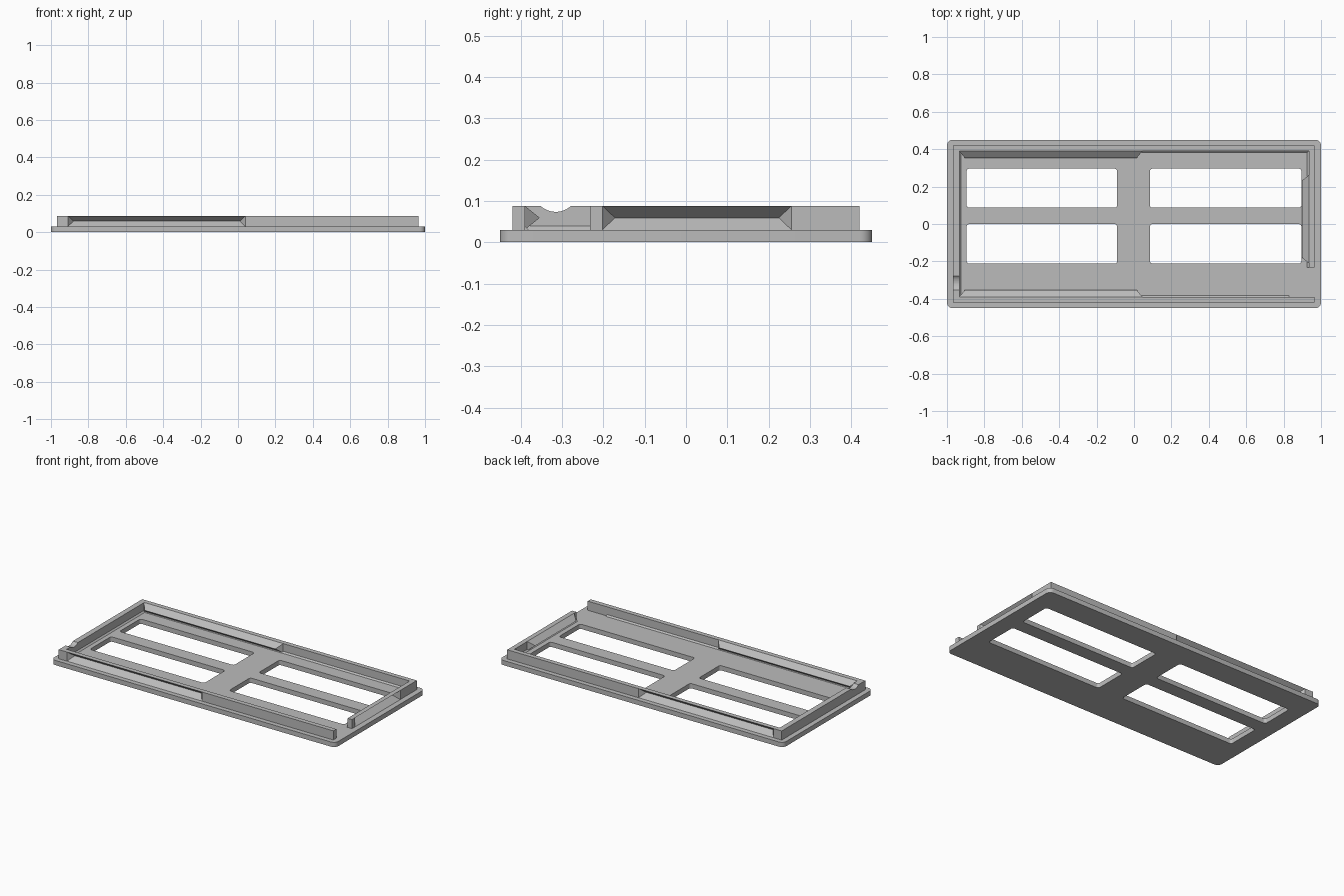
import bpy, bmesh, math
from mathutils import Vector

cube = bpy.data.objects.get("Cube")
if cube:
    bpy.data.objects.remove(cube, do_unlink=True)

BASE, TOP = 0.03, 0.088      # plate top, wall top
MID = (BASE + TOP) / 2
THICK, DEPTH = 0.03, 0.036   # wall thickness, snap groove depth
XL, XR, Y = -0.968, 0.965, 0.42

grey = bpy.data.materials.new("plain grey")
grey.use_nodes = True
grey.diffuse_color = (0.5, 0.5, 0.5, 1)
grey.node_tree.nodes["Principled BSDF"].inputs["Base Color"].default_value = (0.5, 0.5, 0.5, 1)


def finish(name, bm):
    bmesh.ops.recalc_face_normals(bm, faces=bm.faces)
    mesh = bpy.data.meshes.new(name)
    bm.to_mesh(mesh)
    bm.free()
    mesh.materials.append(grey)
    obj = bpy.data.objects.new(name, mesh)
    bpy.context.collection.objects.link(obj)
    return obj


def prism(name, points, offset):
    """Extrude a closed outline along an offset."""
    bm = bmesh.new()
    face = bm.faces.new([bm.verts.new(p) for p in points])
    ext = bmesh.ops.extrude_face_region(bm, geom=[face], use_keep_orig=True)
    moved = [g for g in ext["geom"] if isinstance(g, bmesh.types.BMVert)]
    bmesh.ops.translate(bm, verts=moved, vec=offset)
    return finish(name, bm)


def rounded_rect(x0, x1, y0, y1, r, steps=6):
    pts = []
    corners = [(x1 - r, y1 - r), (x0 + r, y1 - r), (x0 + r, y0 + r), (x1 - r, y0 + r)]
    for q, (cx, cy) in enumerate(corners):
        for i in range(steps + 1):
            a = math.pi / 2 * (q + i / steps)
            pts.append((cx + r * math.cos(a), cy + r * math.sin(a)))
    return pts


def snap_wall(name, place, ends, outer, inner):
    """Wall with a V groove outside that bulges inside.
    place(s, d, z): s along the wall, d depth inward from its outer face."""
    bm = bmesh.new()

    def side(d, span):
        cols = [ends[0], span[0], span[1], ends[1]]
        low = [bm.verts.new(place(s, d, BASE)) for s in cols]
        high = [bm.verts.new(place(s, d, TOP)) for s in cols]
        a = bm.verts.new(place(span[0] + THICK, d + DEPTH, MID))
        b = bm.verts.new(place(span[1] - THICK, d + DEPTH, MID))
        for i in (0, 2):
            bm.faces.new((low[i], low[i + 1], high[i + 1], high[i]))
        bm.faces.new((low[1], low[2], b, a))
        bm.faces.new((a, b, high[2], high[1]))
        bm.faces.new((low[1], a, high[1]))
        bm.faces.new((low[2], high[2], b))
        return low, high

    lo, ho = side(0, outer)
    li, hi = side(THICK, inner)
    for i in range(3):
        bm.faces.new((ho[i], ho[i + 1], hi[i + 1], hi[i]))
        bm.faces.new((lo[i], lo[i + 1], li[i + 1], li[i]))
    for i in (0, 3):
        bm.faces.new((lo[i], li[i], hi[i], ho[i]))
    return finish(name, bm)


# Base plate with four windows
curve = bpy.data.curves.new("base_plate", "CURVE")
curve.dimensions = "2D"
curve.fill_mode = "BOTH"
curve.extrude = BASE / 2
outlines = [rounded_rect(-1, 1, -0.45, 0.45, 0.03)]
for x0, x1 in ((-0.895, -0.09), (0.085, 0.895)):
    for y0, y1 in ((-0.212, 0), (0.087, 0.296)):
        outlines.append(rounded_rect(x0, x1, y0, y1, 0.015))
for pts in outlines:
    spline = curve.splines.new("POLY")
    spline.points.add(len(pts) - 1)
    for p, (x, y) in zip(spline.points, pts):
        p.co = (x, y, 0, 1)
    spline.use_cyclic_u = True
curve.materials.append(grey)
plate = bpy.data.objects.new("base_plate", curve)
plate.location.z = BASE / 2
bpy.context.collection.objects.link(plate)
bpy.ops.object.select_all(action="DESELECT")
bpy.context.view_layer.objects.active = plate
plate.select_set(True)
bpy.ops.object.convert(target="MESH")
bpy.ops.object.shade_smooth_by_angle(angle=math.radians(30))

# Front and back walls, and the shorter left wall, with snap grooves
for name, sign in (("front_wall", -1), ("back_wall", 1)):
    snap_wall(name, lambda s, d, z: (s, sign * (Y - d), z),
              (XL, XR), (-0.91, 0.04), (-0.935, 0.045))
snap_wall("left_wall", lambda s, d, z: (XR - d, s, z),
          (-0.232, Y - THICK), (-0.202, 0.255), (-0.21, 0.262))

# Right wall with a shallow round cable notch in its top
inner_y = Y - THICK
outline = [(-inner_y, BASE), (inner_y, BASE), (inner_y, TOP)]
radius, notch_y, half = 0.054, -0.315, 0.037
drop = math.sqrt(radius ** 2 - half ** 2)
sweep = math.asin(half / radius)
for i in range(13):
    a = sweep * (1 - i / 6)
    outline.append((notch_y + radius * math.sin(a), TOP + drop - radius * math.cos(a)))
outline.append((-inner_y, TOP))
prism("right_wall", [(XL, y, z) for y, z in outline], Vector((0.035, 0, 0)))

# Small sloped beads along the inner foot of the walls
BEAD = 0.009
for name, sign, end in (("front_bead", -1, 0.83), ("back_bead", 1, XR - THICK)):
    y = sign * inner_y
    prism(name, [(XL + 0.035, y, BASE), (XL + 0.035, y - sign * BEAD, BASE),
                 (XL + 0.035, y, BASE + BEAD)], Vector((end - XL - 0.035, 0, 0)))
for name, x, sign, start in (("right_bead", XL + 0.035, 1, -inner_y),
                             ("left_bead", XR - THICK, -1, -0.232)):
    prism(name, [(x, start, BASE), (x + sign * BEAD, start, BASE),
                 (x, start, BASE + BEAD)], Vector((0, inner_y - start, 0)))
